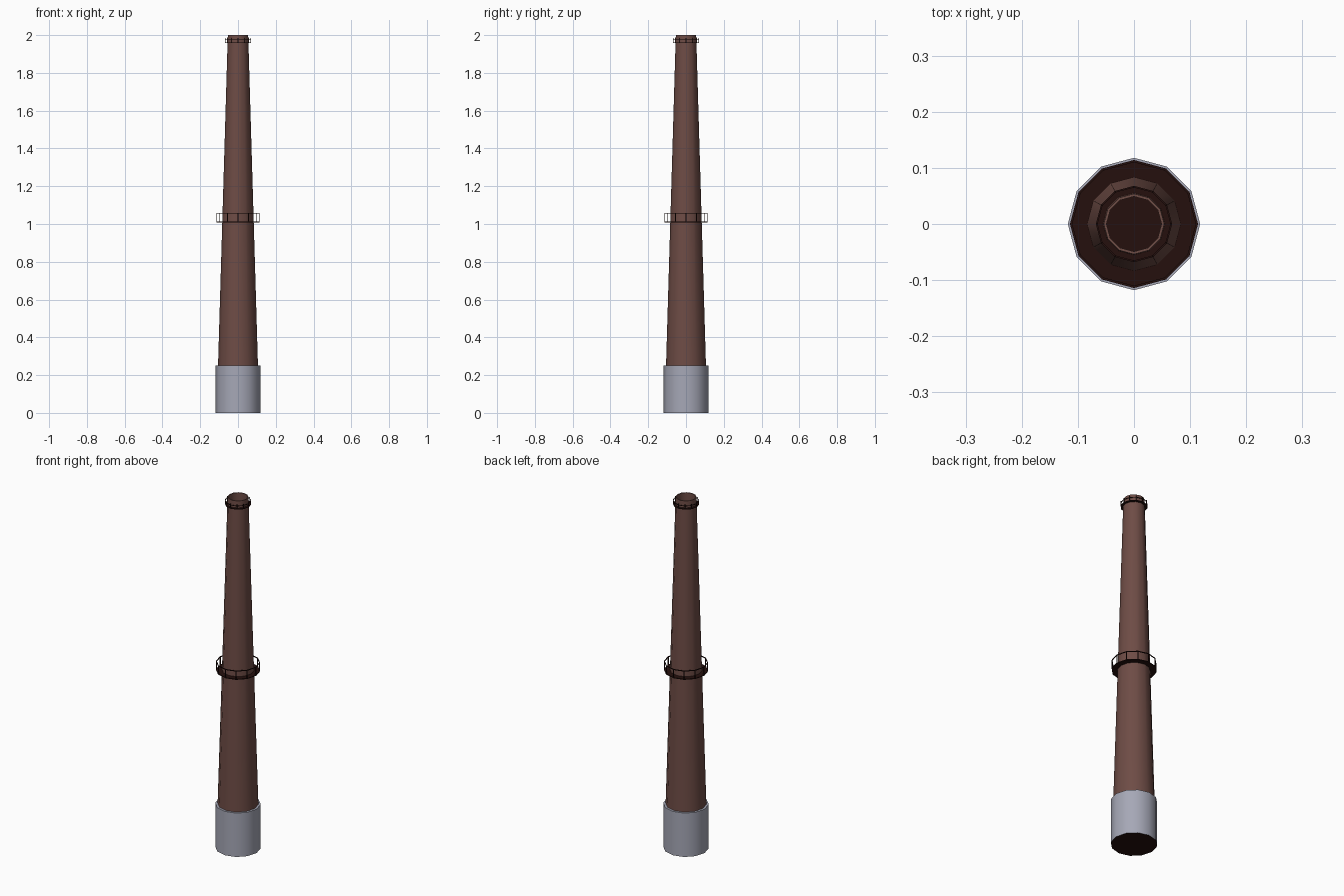
import bpy, bmesh, math
from mathutils import Vector

if "Cube" in bpy.data.objects:
    bpy.data.objects.remove(bpy.data.objects["Cube"])

SIDES = 12


def material(name, rgb):
    m = bpy.data.materials.new(name)
    m.diffuse_color = (*rgb, 1)
    m.use_nodes = True
    m.node_tree.nodes["Principled BSDF"].inputs["Base Color"].default_value = m.diffuse_color
    return m


BRICK = material("brick brown", (0.155, 0.072, 0.060))
CONCRETE = material("concrete grey", (0.38, 0.39, 0.47))
DARK = material("dark iron", (0.018, 0.005, 0.004))


def finish(name, bm, mats):
    bmesh.ops.recalc_face_normals(bm, faces=bm.faces)
    me = bpy.data.meshes.new(name)
    bm.to_mesh(me)
    bm.free()
    for m in mats:
        me.materials.append(m)
    me.shade_smooth()
    me.set_sharp_from_angle(angle=math.radians(40))
    ob = bpy.data.objects.new(name, me)
    bpy.context.collection.objects.link(ob)
    return ob


def ring_point(r, i, z):
    a = 2 * math.pi * i / SIDES
    return Vector((r * math.cos(a), r * math.sin(a), z))


def lathe(name, profile, mats, slots=None, closed=False, caps=()):
    """Revolve (radius, z) points; slots gives a material per band, caps are (ring, slot)."""
    bm = bmesh.new()
    rings = [[bm.verts.new(ring_point(r, i, z)) for i in range(SIDES)] for r, z in profile]
    n = len(rings)
    for k in range(n if closed else n - 1):
        a, b = rings[k], rings[(k + 1) % n]
        for i in range(SIDES):
            j = (i + 1) % SIDES
            f = bm.faces.new((a[i], a[j], b[j], b[i]))
            f.material_index = slots[k] if slots else 0
    for k, slot in caps:
        bm.faces.new(rings[k]).material_index = slot
    return finish(name, bm, mats)


def bar(bm, p, q, w):
    """Thin square bar from p to q."""
    d = q - p
    res = bmesh.ops.create_cube(bm, size=1)
    rot = d.to_track_quat('Z', 'Y')
    for v in res["verts"]:
        c = Vector((v.co.x * w, v.co.y * w, v.co.z * d.length))
        v.co = (p + q) / 2 + rot @ c


def gallery(name, inner, outer, z_floor, z_rail, z_post, w):
    # walkway plate
    t = 0.004
    lathe(name + "_walkway", [(inner, z_floor), (outer, z_floor),
                              (outer, z_floor + t), (inner, z_floor + t)], [DARK], closed=True)
    # posts and handrail
    bm = bmesh.new()
    r = outer - w / 2
    for i in range(SIDES):
        bar(bm, ring_point(r, i, z_floor), ring_point(r, i, z_post), w)
        bar(bm, ring_point(r, i, z_rail), ring_point(r, i + 1, z_rail), w)
    finish(name + "_railing", bm, [DARK])


# Concrete footing with dark underside
lathe("footing", [(0.118, 0), (0.118, 0.25), (0.100, 0.25)], [CONCRETE, DARK], [0, 0], caps=[(0, 1)])

# Tapered hollow stack with dark flue floor
lathe("chimney_stack", [(0.106, 0.24), (0.054, 2.0), (0.049, 2.0), (0.049, 1.88)],
      [BRICK, DARK], [0, 0, 0], caps=[(3, 1)])

# Railed galleries at mid height and near the top
gallery("middle_gallery", 0.080, 0.114, 1.008, 1.057, 1.059, 0.004)
gallery("top_gallery", 0.052, 0.068, 1.957, 1.977, 1.985, 0.003)
